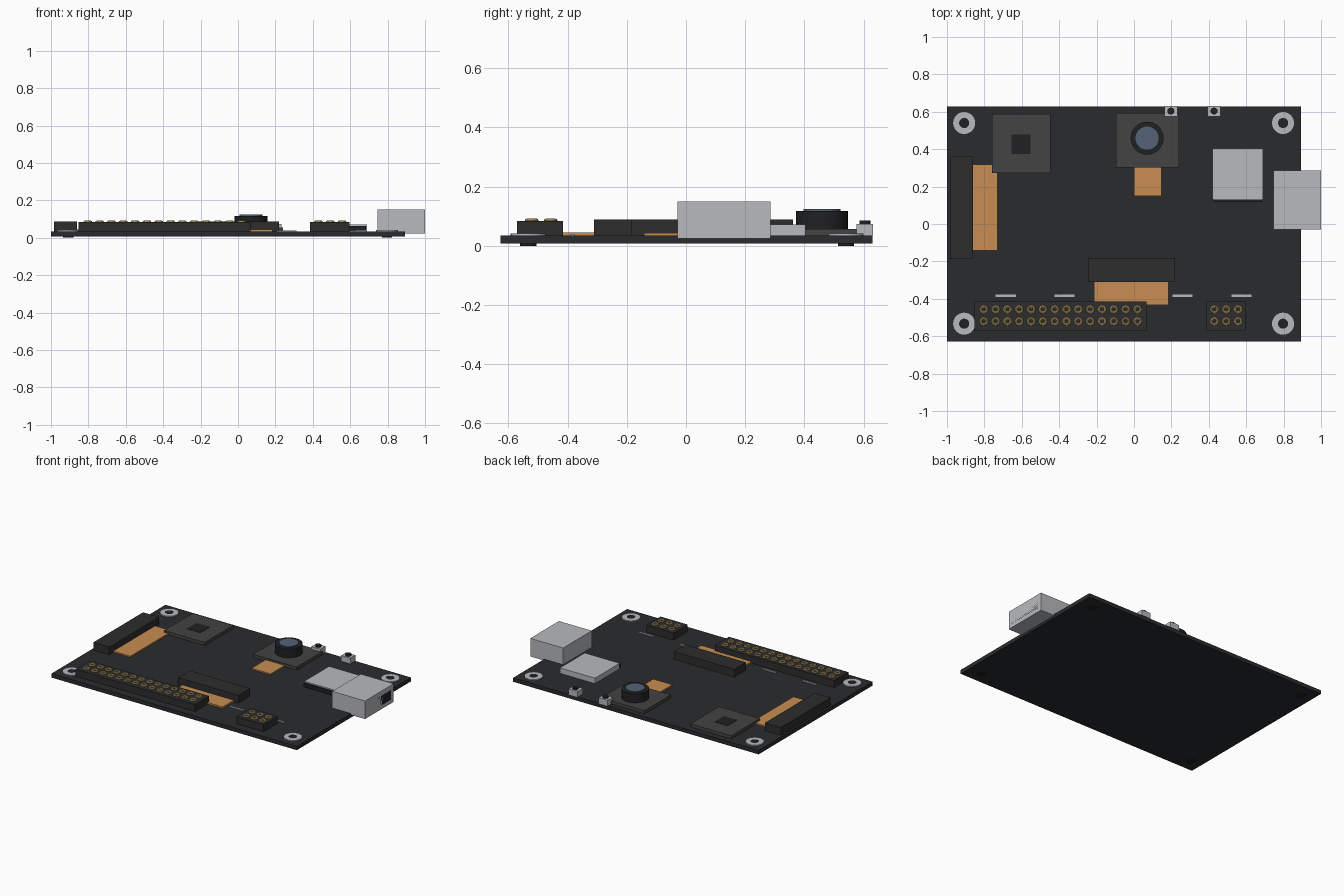
import bpy, bmesh, math
from mathutils import Matrix

if "Cube" in bpy.data.objects:
    bpy.data.objects.remove(bpy.data.objects["Cube"])


def material(name, r, g, b):
    m = bpy.data.materials.new(name)
    m.diffuse_color = (r, g, b, 1)
    m.use_nodes = True
    m.node_tree.nodes["Principled BSDF"].inputs["Base Color"].default_value = m.diffuse_color
    return m


BOARD = material("board_black", 0.022, 0.024, 0.026)
PLASTIC = material("connector_black", 0.027, 0.026, 0.026)
CHIP = material("chip_grey", 0.058, 0.056, 0.058)
DARK = material("dark", 0.014, 0.015, 0.017)
SILVER = material("silver", 0.48, 0.49, 0.52)
COPPER = material("copper", 0.58, 0.27, 0.085)
GOLD = material("gold", 0.58, 0.42, 0.16)
GLASS = material("glass", 0.09, 0.125, 0.18)

Z = 0.034  # board top


def finish(name, bm, mat, smooth=False):
    bmesh.ops.recalc_face_normals(bm, faces=bm.faces)
    me = bpy.data.meshes.new(name)
    bm.to_mesh(me)
    bm.free()
    me.materials.append(mat)
    ob = bpy.data.objects.new(name, me)
    bpy.context.collection.objects.link(ob)
    if smooth:
        bpy.context.view_layer.objects.active = ob
        ob.select_set(True)
        bpy.ops.object.shade_smooth_by_angle(angle=math.radians(40))
        ob.select_set(False)
    return ob


def box(name, x0, x1, y0, y1, z0, z1, mat):
    bm = bmesh.new()
    m = Matrix.Translation(((x0 + x1) / 2, (y0 + y1) / 2, (z0 + z1) / 2))
    bmesh.ops.create_cube(bm, size=1, matrix=m @ Matrix.Diagonal((x1 - x0, y1 - y0, z1 - z0, 1)))
    return finish(name, bm, mat)


def cylinder(name, x, y, r, z0, z1, mat):
    bm = bmesh.new()
    bmesh.ops.create_cone(bm, cap_ends=True, segments=32, radius1=r, radius2=r, depth=z1 - z0,
                          matrix=Matrix.Translation((x, y, (z0 + z1) / 2)))
    return finish(name, bm, mat, True)


def revolve(bm, x, y, profile, n):
    """Sweep a closed (radius, z) profile around a vertical axis."""
    rings = []
    for i in range(n):
        a = 2 * math.pi * i / n
        rings.append([bm.verts.new((x + r * math.cos(a), y + r * math.sin(a), z)) for r, z in profile])
    k = len(profile)
    for i in range(n):
        a, b = rings[i], rings[(i + 1) % n]
        for j in range(k):
            bm.faces.new((a[j], b[j], b[(j + 1) % k], a[(j + 1) % k]))


# Circuit board
box("circuit_board", -1, 0.893, -0.627, 0.629, 0.007, Z, BOARD)

# Mounting holes: metal washer with a dark core through the board
for x in (-0.908, 0.797):
    for y in (-0.533, 0.54):
        bm = bmesh.new()
        revolve(bm, x, y, [(0.027, Z - 0.004), (0.059, Z - 0.004), (0.059, 0.041), (0.027, 0.041)], 32)
        finish("mount_washer", bm, SILVER, True)
        cylinder("mount_hole", x, y, 0.0275, 0, 0.0405, DARK)

# Processor chip
box("chip", -0.76, -0.446, 0.272, 0.587, Z, 0.056, CHIP)
box("chip_die", -0.655, -0.553, 0.374, 0.478, 0.05, 0.058, DARK)

# Camera module
box("camera_base", -0.096, 0.24, 0.303, 0.593, Z, 0.056, CHIP)
cylinder("camera_barrel", 0.07, 0.459, 0.088, 0.05, 0.117, DARK)
cylinder("camera_lens", 0.07, 0.459, 0.062, 0.11, 0.124, GLASS)
box("camera_ribbon", 0, 0.147, 0.15, 0.31, Z, 0.043, COPPER)

# Ribbon connectors with copper ribbons
box("left_connector", -0.985, -0.862, -0.187, 0.361, Z, 0.088, PLASTIC)
box("left_ribbon", -0.87, -0.73, -0.142, 0.318, Z, 0.043, COPPER)
box("front_connector", -0.245, 0.22, -0.31, -0.182, Z, 0.088, PLASTIC)
box("front_ribbon", -0.213, 0.185, -0.433, -0.3, Z, 0.045, COPPER)


# Pin headers with gold ring sockets
def header(name, x0, x1, px0, count, pitch):
    box(name, x0, x1, -0.57, -0.415, Z, 0.083, PLASTIC)
    bm = bmesh.new()
    ring = [(0.0165 + 0.0065 * math.cos(t * math.pi / 4), 0.085 + 0.0065 * math.sin(t * math.pi / 4))
            for t in range(8)]
    for i in range(count):
        for y in (-0.521, -0.457):
            revolve(bm, px0 + i * pitch, y, ring, 20)
    finish(name + "_pins", bm, GOLD, True)


header("long_header", -0.852, 0.068, -0.803, 14, 0.0632)
header("short_header", 0.386, 0.596, 0.43, 3, 0.0632)

# Row of thin solder strips
for i in range(5):
    x = -0.686 + i * 0.315
    box("solder_strip", x - 0.054, x + 0.054, -0.39, -0.376, Z, 0.039, SILVER)

# Memory card slot
box("card_slot", 0.42, 0.69, 0.13, 0.403, Z, 0.072, SILVER)
box("card_slot_mouth", 0.425, 0.685, 0.117, 0.14, 0.04, 0.064, DARK)

# Large side port with its opening flush in the outer face
box("side_port", 0.747, 1.0, -0.029, 0.286, 0.024, 0.15, SILVER)
box("side_port_opening", 0.98, 1.0, 0.0, 0.257, 0.05, 0.118, DARK)

# Push buttons on the rear edge
for x in (0.197, 0.428):
    box("button_body", x - 0.035, x + 0.035, 0.575, 0.631, Z, 0.074, SILVER)
    cylinder("button_cap", x, 0.604, 0.0185, 0.07, 0.085, DARK)
